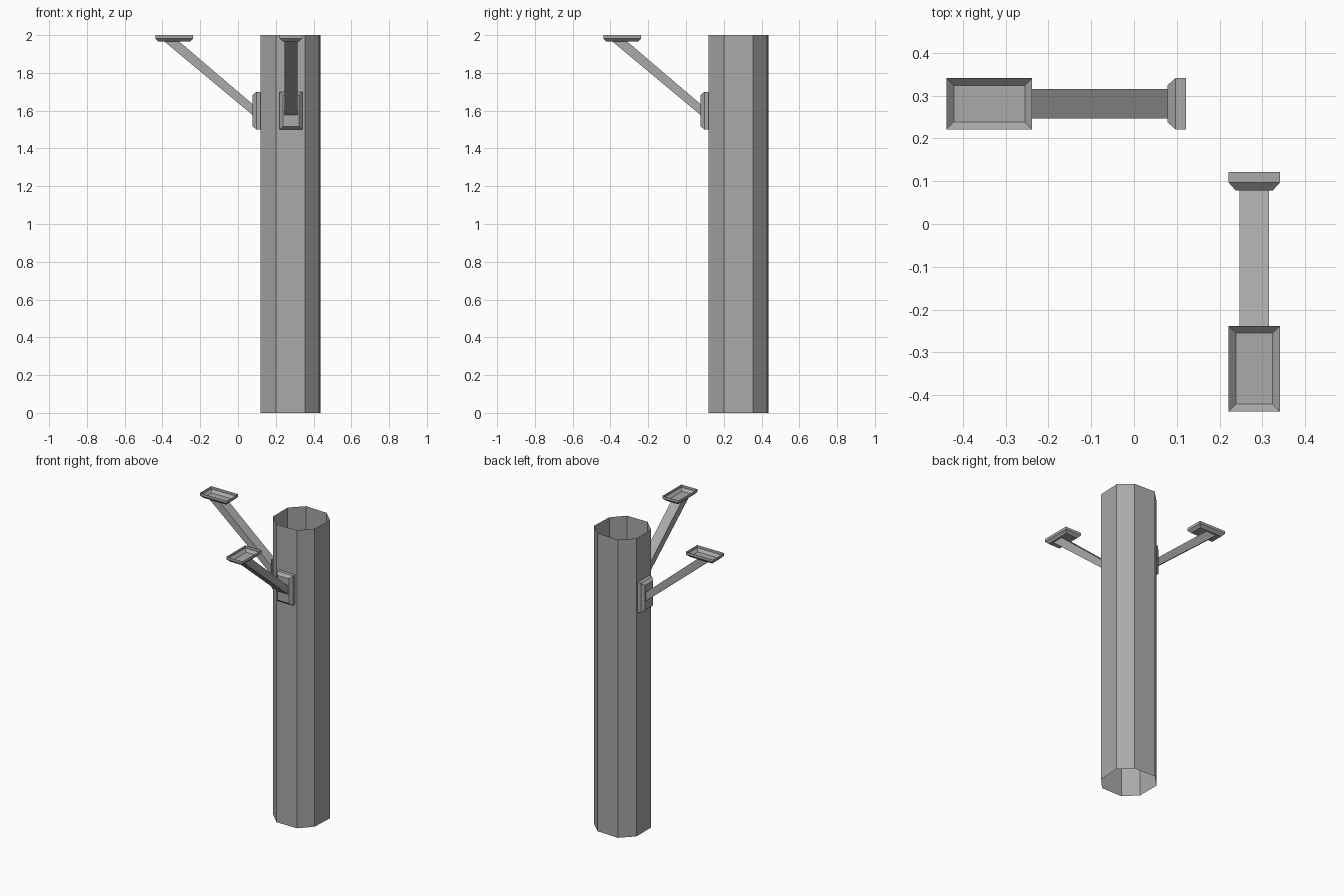
import bpy
import bmesh

cube = bpy.data.objects.get("Cube")
if cube:
    bpy.data.objects.remove(cube)

grey = bpy.data.materials.new("plain_grey")
grey.use_nodes = True
colour = (0.4, 0.4, 0.4, 1)
grey.diffuse_color = colour
grey.node_tree.nodes["Principled BSDF"].inputs["Base Color"].default_value = colour


def loft(name, rings, cap=False, swap=False):
    """Open shell through matching rings; cap closes the last one, swap trades x and y."""
    bm = bmesh.new()
    loops = [[bm.verts.new((y, x, z) if swap else (x, y, z)) for x, y, z in ring]
             for ring in rings]
    n = len(loops[0])
    for a, b in zip(loops, loops[1:]):
        for i in range(n):
            j = (i + 1) % n
            bm.faces.new((a[i], a[j], b[j], b[i]))
    if cap:
        bm.faces.new(loops[-1])
    bmesh.ops.recalc_face_normals(bm, faces=bm.faces)
    mesh = bpy.data.meshes.new(name)
    bm.to_mesh(mesh)
    bm.free()
    mesh.materials.append(grey)
    obj = bpy.data.objects.new(name, mesh)
    bpy.context.collection.objects.link(obj)
    return obj


def rect(u, v, hu, hv):
    return [(u - hu, v - hv), (u + hu, v - hv), (u + hu, v + hv), (u - hu, v + hv)]


# Column: open eight-sided tube
C, R, S = 0.278, 0.158, 0.077
profile = [(-R, -S), (-S, -R), (S, -R), (R - 0.007, -S),
           (R, S), (S, R - 0.007), (-S, R), (-R, S)]
loft("column", [[(C + x, C + y, z) for x, y in profile] for z in (0, 2)])

# Two matching brackets, one reaching to -x and one to -y
MID, HALF, LONG, INSET = 0.281, 0.06, 0.1, 0.017
for side, swap in (("right", False), ("front", True)):
    # Wall plate: straight rim, then a chamfer to a flat face
    loft(side + "_mount",
         [[(x, y, z) for y, z in rect(MID, 1.6, HALF - d, LONG - d)]
          for x, d in ((0.122, 0), (0.097, 0), (0.078, INSET))],
         cap=True, swap=swap)

    # Tray: same shape, open at the top
    loft(side + "_tray",
         [[(x, y, z) for x, y in rect(-0.338, MID, LONG - d, HALF - d)]
          for z, d in ((2, 0), (1.982, 0), (1.965, INSET))],
         cap=True, swap=swap)

    # Slanted square arm from mount to tray
    y0, y1 = MID - 0.034, MID + 0.034
    loft(side + "_arm",
         [[(0.078, y0, 1.576), (0.078, y1, 1.576), (0.078, y1, 1.634), (0.078, y0, 1.634)],
          [(-0.389, y0, 1.965), (-0.389, y1, 1.965), (-0.31, y1, 1.965), (-0.31, y0, 1.965)]],
         swap=swap)
